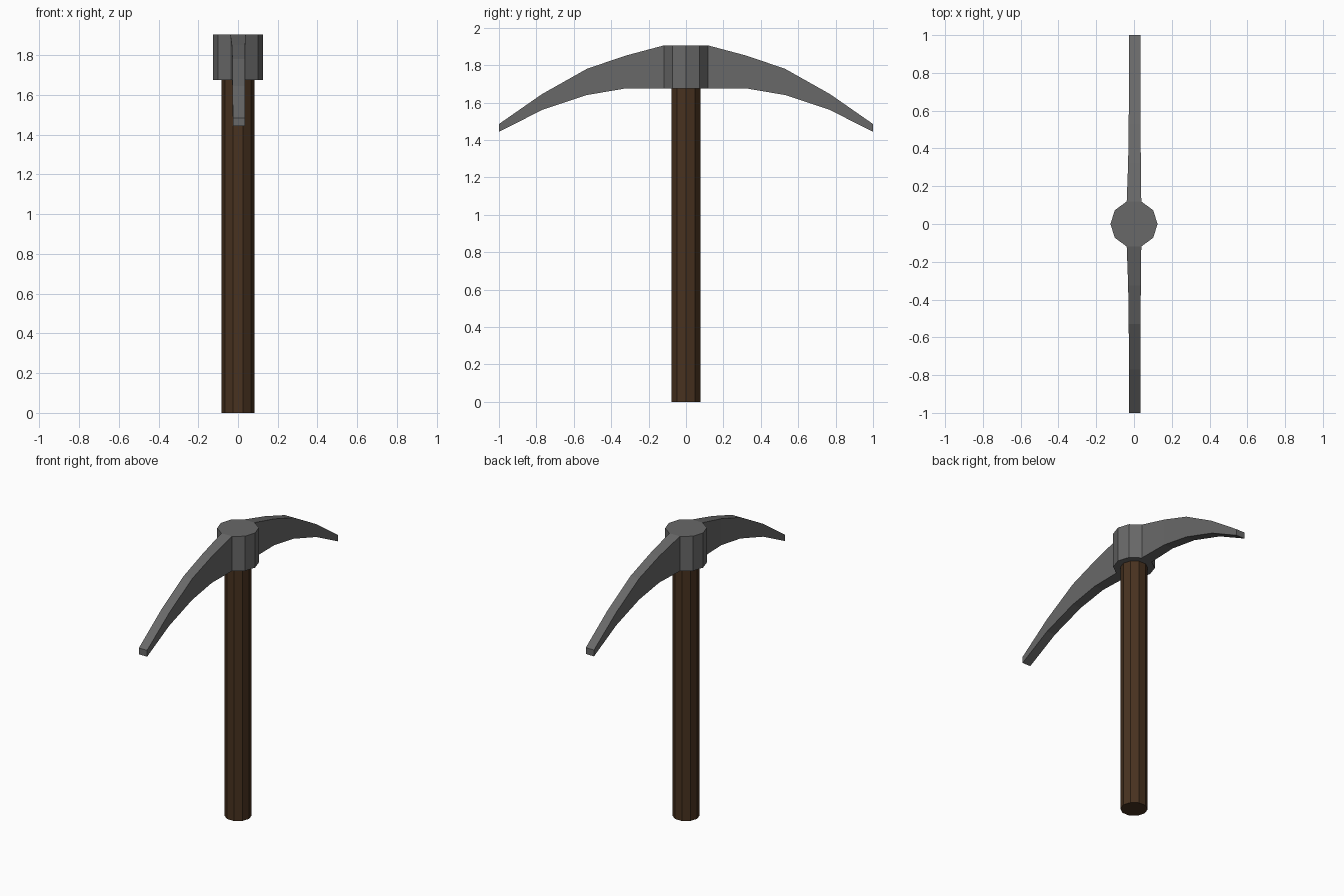
import bpy, bmesh, math

if "Cube" in bpy.data.objects:
    bpy.data.objects.remove(bpy.data.objects["Cube"])

SIDES = 10


def material(name, rgb):
    m = bpy.data.materials.new(name)
    m.diffuse_color = (*rgb, 1)
    m.use_nodes = True
    m.node_tree.nodes["Principled BSDF"].inputs["Base Color"].default_value = m.diffuse_color
    return m


def prism(bm, radius, z0, z1):
    """Upright ten-sided prism with a corner on the x axis."""
    ring = []
    for i in range(SIDES):
        a = 2 * math.pi * i / SIDES
        ring.append(bm.verts.new((radius * math.cos(a), radius * math.sin(a), z0)))
    base = bm.faces.new(ring)
    top = bmesh.ops.extrude_face_region(bm, geom=[base], use_keep_orig=True)
    for v in top["geom"]:
        if isinstance(v, bmesh.types.BMVert):
            v.co.z = z1
    bmesh.ops.recalc_face_normals(bm, faces=bm.faces[:])


def finish(bm, name, mat):
    bm.normal_update()
    bmesh.ops.recalc_face_normals(bm, faces=bm.faces[:])
    mesh = bpy.data.meshes.new(name)
    bm.to_mesh(mesh)
    bm.free()
    mesh.materials.append(mat)
    obj = bpy.data.objects.new(name, mesh)
    bpy.context.collection.objects.link(obj)
    return obj


wood = material("dark_wood", (0.065, 0.032, 0.014))
iron = material("dark_iron", (0.14, 0.14, 0.14))

# Wooden handle
bm = bmesh.new()
prism(bm, 0.082, 0.0, 1.68)
finish(bm, "handle", wood)

# Head: a collar with a curved blade pulled out of its front and back faces
Z0, Z1 = 1.675, 1.905
# distance from centre, bottom z, top z, left x, right x
SECTIONS = [
    (0.325, 1.675, 1.85, -0.031, 0.036),
    (0.53, 1.64, 1.78, -0.028, 0.035),
    (0.77, 1.56, 1.645, -0.027, 0.035),
    (1.0, 1.443, 1.485, -0.026, 0.034),
]
bm = bmesh.new()
prism(bm, 0.125, Z0, Z1)
bm.normal_update()
for side in (-1, 1):
    face = next(f for f in bm.faces if f.normal.y * side > 0.99)
    for y, low, high, left, right in SECTIONS:
        face = bmesh.ops.extrude_discrete_faces(bm, faces=[face])["faces"][0]
        mid = face.calc_center_median()
        for v in face.verts:
            v.co = (right if v.co.x > mid.x else left,
                    side * y,
                    high if v.co.z > mid.z else low)
finish(bm, "pick_head", iron)
